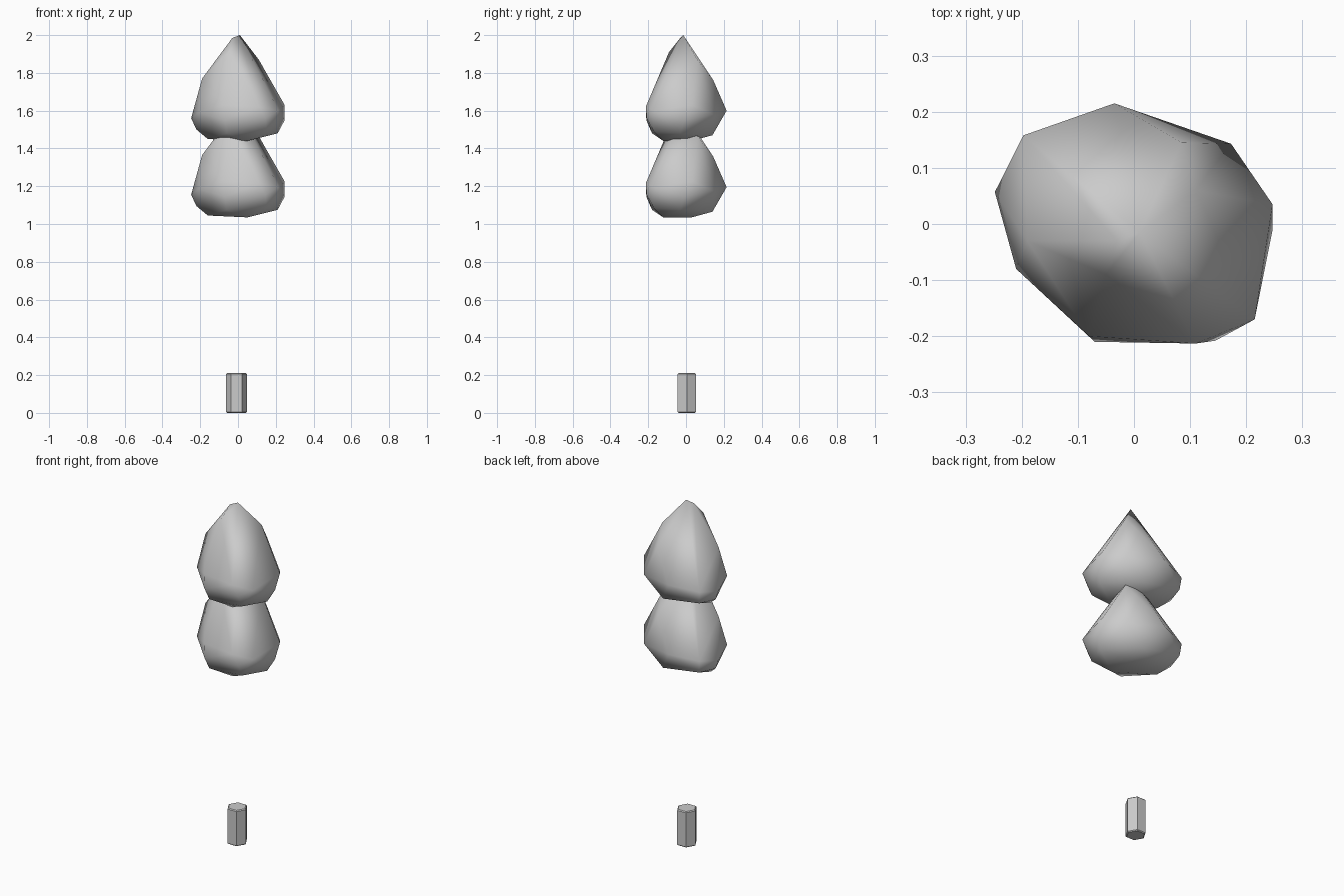
import bpy, bmesh

# Key points of one faceted foliage clump (apex, shoulders, girth, underside)
CLUMP = [
    (0.01, -0.015, 2.0), (-0.03, -0.03, 1.985),
    (-0.19, -0.03, 1.77), (0.085, 0.145, 1.76), (0.11, 0.06, 1.87), (-0.05, -0.09, 1.91),
    (-0.035, 0.215, 1.60), (0.173, 0.143, 1.58), (0.247, 0.035, 1.63), (0.247, -0.01, 1.55),
    (0.215, -0.17, 1.60), (0.145, -0.208, 1.56), (0.11, -0.213, 1.62), (-0.07, -0.21, 1.55),
    (-0.08, -0.2, 1.63), (-0.21, -0.08, 1.59), (-0.248, 0.057, 1.56), (-0.197, 0.158, 1.58),
    (-0.19, 0.15, 1.51), (-0.22, 0.04, 1.50), (-0.16, 0.0, 1.45), (0.05, -0.12, 1.44),
    (0.05, 0.03, 1.44), (0.21, -0.03, 1.48), (0.05, 0.14, 1.47), (-0.06, -0.18, 1.48),
    (0.15, -0.17, 1.49),
]


def foliage(name, dz):
    bm = bmesh.new()
    for x, y, z in CLUMP:
        bm.verts.new((x, y, z + dz))
    bmesh.ops.convex_hull(bm, input=bm.verts)
    loose = [v for v in bm.verts if not v.link_faces]
    bmesh.ops.delete(bm, geom=loose, context='VERTS')
    bmesh.ops.recalc_face_normals(bm, faces=bm.faces)
    for f in bm.faces:
        f.smooth = True
    me = bpy.data.meshes.new(name)
    bm.to_mesh(me)
    bm.free()
    bpy.context.collection.objects.link(bpy.data.objects.new(name, me))


# Two stacked clumps of the same shape
foliage("upper_foliage", 0.0)
foliage("lower_foliage", -0.405)

# Short hexagonal trunk with slightly softened rims
bpy.ops.mesh.primitive_cylinder_add(vertices=6, radius=0.056, depth=0.21,
                                    location=(-0.008, 0.004, 0.105), rotation=(0, 0, 0.5235988))
trunk = bpy.context.object
trunk.name = "trunk"
bevel = trunk.modifiers.new("rim", 'BEVEL')
bevel.width = 0.005
bevel.segments = 1
bevel.limit_method = 'ANGLE'
bevel.angle_limit = 1.2
